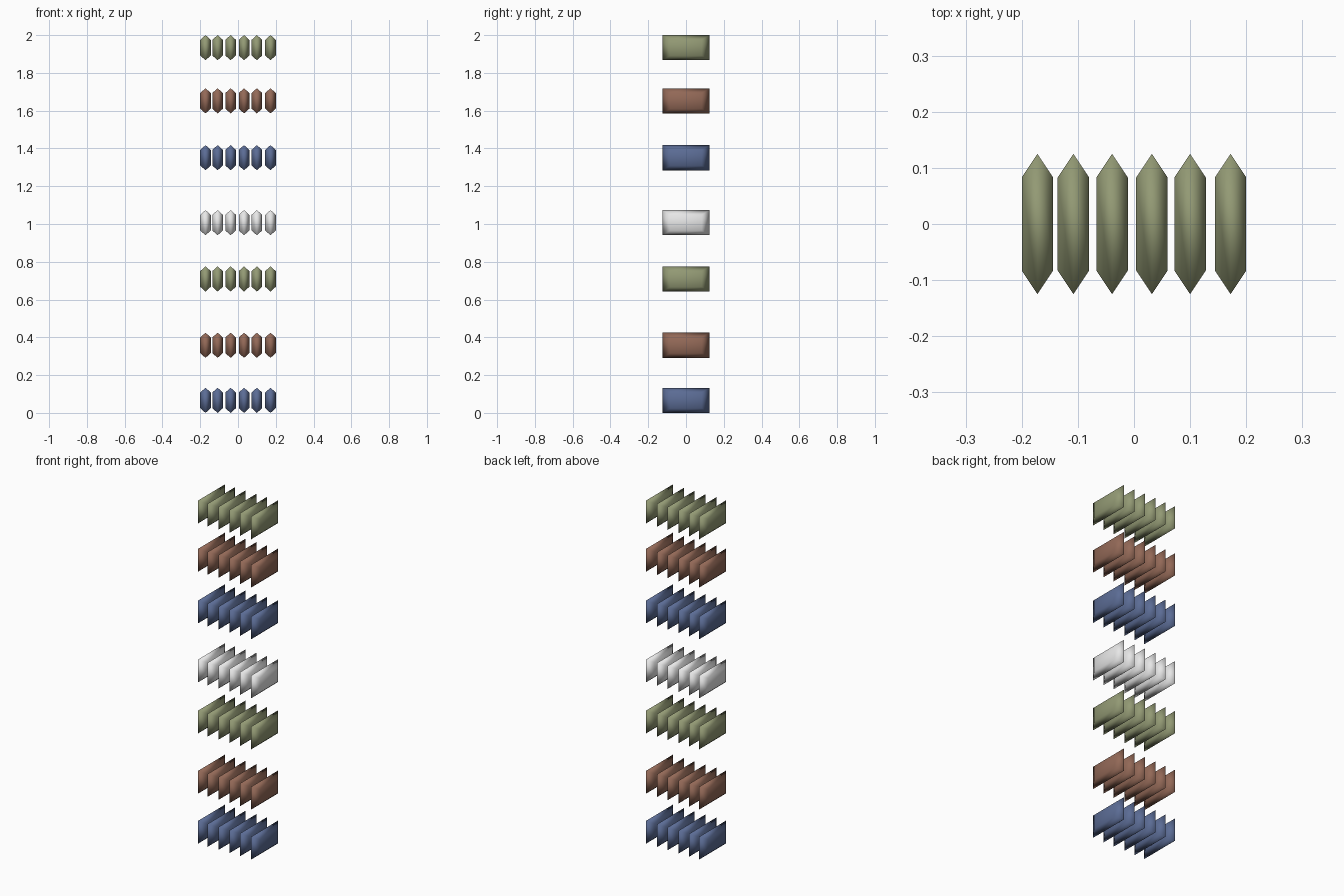
import bpy, bmesh

if "Cube" in bpy.data.objects:
    bpy.data.objects.remove(bpy.data.objects["Cube"])

def material(name, rgb):
    m = bpy.data.materials.new(name)
    m.diffuse_color = (*rgb, 1)
    m.use_nodes = True
    m.node_tree.nodes["Principled BSDF"].inputs["Base Color"].default_value = m.diffuse_color
    return m

OLIVE = material("olive green", (0.29, 0.32, 0.175))
BROWN = material("red brown", (0.29, 0.14, 0.095))
BLUE = material("slate blue", (0.105, 0.15, 0.30))
WHITE = material("off white", (0.80, 0.80, 0.80))

HALF_X, HALF_Y, HALF_Z = 0.028, 0.125, 0.0665
INSET_Y, INSET_Z = 0.042, 0.025

# one plate: full-size rim in the middle, smaller rectangle on each side
def plate_mesh(name, mat):
    bm = bmesh.new()
    rings = []
    for x, dy, dz in ((-HALF_X, INSET_Y, INSET_Z), (0, 0, 0), (HALF_X, INSET_Y, INSET_Z)):
        y, z = HALF_Y - dy, HALF_Z - dz
        rings.append([bm.verts.new((x, sy * y, sz * z))
                      for sy, sz in ((-1, -1), (1, -1), (1, 1), (-1, 1))])
    for a, b in zip(rings, rings[1:]):
        for i in range(4):
            j = (i + 1) % 4
            bm.faces.new((a[i], a[j], b[j], b[i]))
    bm.faces.new(rings[0])
    bm.faces.new(rings[-1])
    bmesh.ops.recalc_face_normals(bm, faces=bm.faces[:])
    for f in bm.faces:
        f.smooth = True
    me = bpy.data.meshes.new(name)
    bm.to_mesh(me)
    bm.free()
    me.materials.append(mat)
    return me

# seven rows of six plates, slightly uneven spacing
COLUMNS = (-0.172, -0.108, -0.039, 0.032, 0.100, 0.172)
ROWS = ((0.0665, BLUE), (0.358, BROWN), (0.709, OLIVE), (1.007, WHITE),
        (1.351, BLUE), (1.652, BROWN), (1.9335, OLIVE))

for r, (z, mat) in enumerate(ROWS, 1):
    mesh = plate_mesh(f"plate_row_{r}", mat)
    for c, x in enumerate(COLUMNS, 1):
        ob = bpy.data.objects.new(f"plate_row_{r}_column_{c}", mesh)
        ob.location = (x, 0, z)
        bpy.context.collection.objects.link(ob)
